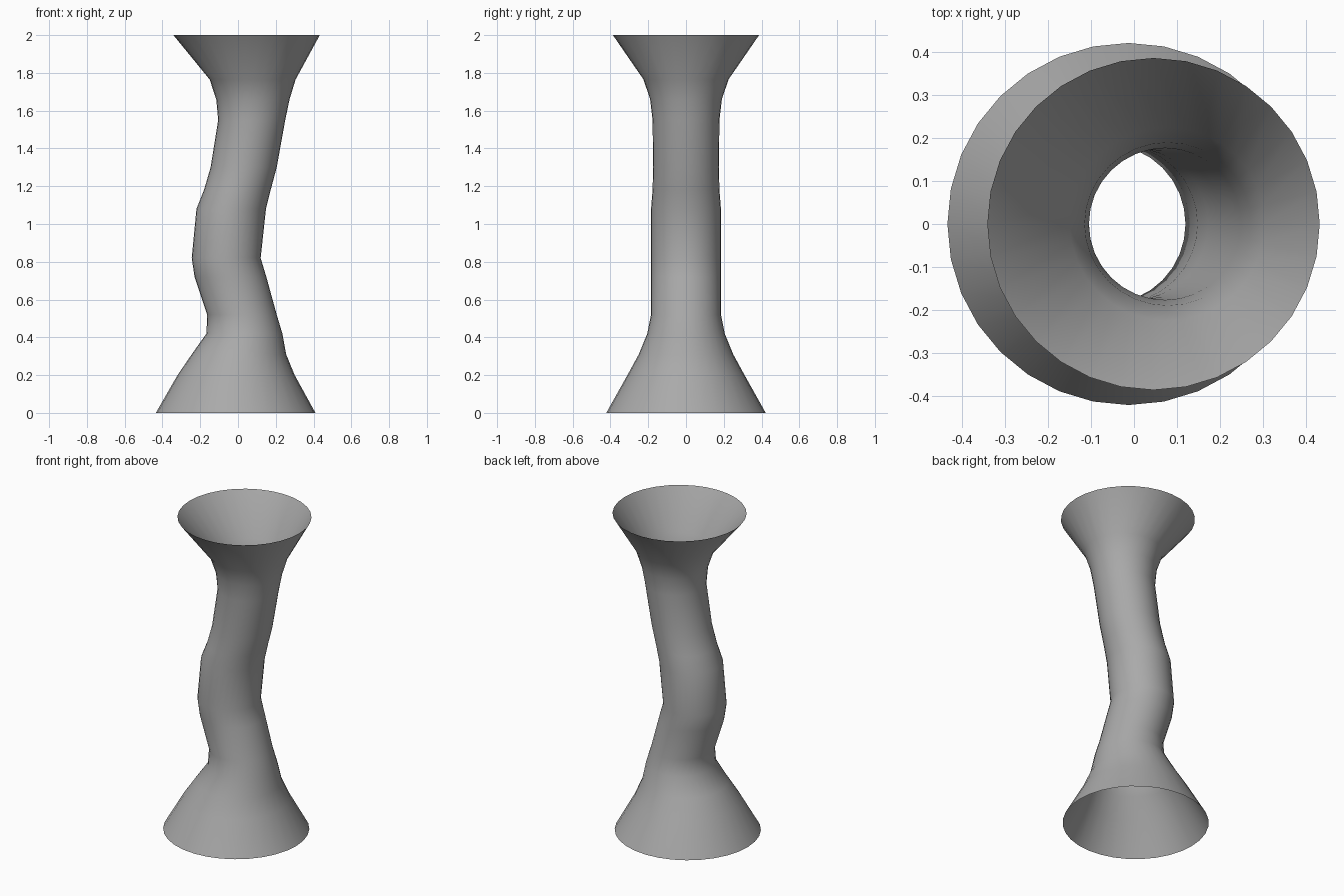
import bpy
import bmesh
from math import cos, sin, tau, radians

cube = bpy.data.objects.get("Cube")
if cube:
    bpy.data.objects.remove(cube, do_unlink=True)

# Plain grey
grey = bpy.data.materials.new("grey")
grey.use_nodes = True
colour = (0.4, 0.4, 0.4, 1)
grey.diffuse_color = colour
grey.node_tree.nodes["Principled BSDF"].inputs["Base Color"].default_value = colour

# Cross-sections of the bent tube: height, left edge, right edge, depth radius
SECTIONS = [
    (0.00, -0.435, 0.41, 0.422), (0.20, -0.32, 0.30, 0.31),
    (0.31, -0.245, 0.255, 0.25), (0.42, -0.167, 0.235, 0.205),
    (0.52, -0.163, 0.205, 0.185), (0.72, -0.23, 0.15, 0.185),
    (0.82, -0.245, 0.12, 0.185), (1.08, -0.22, 0.148, 0.185),
    (1.18, -0.18, 0.173, 0.177), (1.30, -0.145, 0.205, 0.174),
    (1.55, -0.105, 0.25, 0.177), (1.66, -0.115, 0.273, 0.19),
    (1.765, -0.15, 0.305, 0.225), (2.00, -0.342, 0.433, 0.387),
]
SIDES = 32

# Open flared tube, lofted ring by ring
bm = bmesh.new()
rings = []
for z, left, right, depth in SECTIONS:
    mid, width = (left + right) / 2, (right - left) / 2
    rings.append([bm.verts.new((mid + width * cos(tau * i / SIDES),
                                depth * sin(tau * i / SIDES), z))
                  for i in range(SIDES)])
for low, high in zip(rings, rings[1:]):
    for i in range(SIDES):
        j = (i + 1) % SIDES
        bm.faces.new((low[i], low[j], high[j], high[i]))

mesh = bpy.data.meshes.new("flared_tube")
bm.to_mesh(mesh)
bm.free()
mesh.materials.append(grey)
tube = bpy.data.objects.new("flared_tube", mesh)
bpy.context.collection.objects.link(tube)

bpy.ops.object.select_all(action="DESELECT")
tube.select_set(True)
bpy.context.view_layer.objects.active = tube
bpy.ops.object.shade_smooth_by_angle(angle=radians(60))
